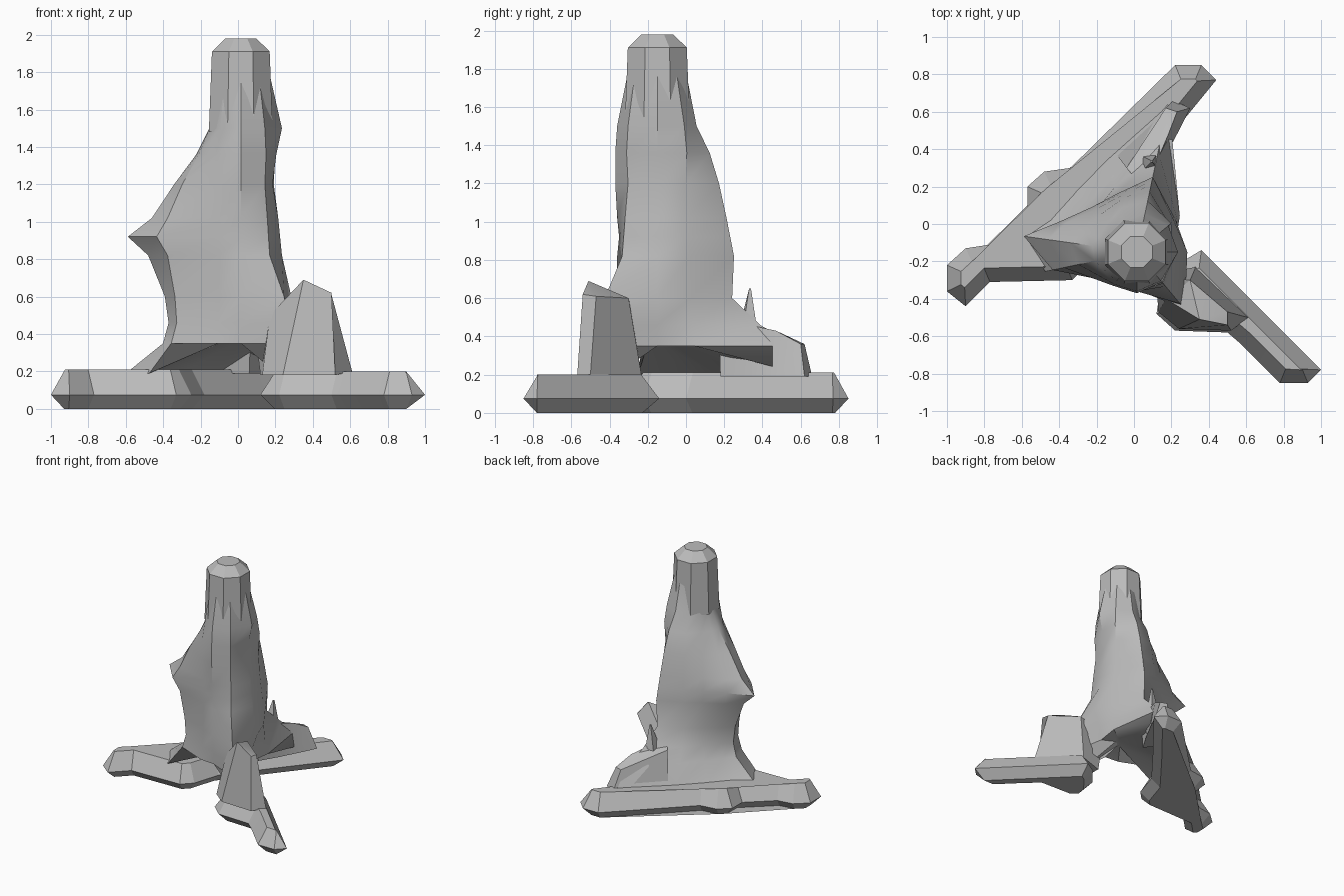
import bpy
import bmesh
from math import cos, sin, radians
from mathutils import Vector

if "Cube" in bpy.data.objects:
    bpy.data.objects.remove(bpy.data.objects["Cube"], do_unlink=True)

stone = bpy.data.materials.new("grey_stone")
stone.use_nodes = True
GREY = (0.5, 0.5, 0.5, 1)
stone.diffuse_color = GREY
stone.node_tree.nodes["Principled BSDF"].inputs["Base Color"].default_value = GREY


def loft(name, rings, smooth_angle):
    """Skin a stack of equal-length rings and cap both ends."""
    bm = bmesh.new()
    layers = [[bm.verts.new(p) for p in ring] for ring in rings]
    count = len(rings[0])
    for low, high in zip(layers, layers[1:]):
        for i in range(count):
            j = (i + 1) % count
            bm.faces.new((low[i], low[j], high[j], high[i]))
    bm.faces.new(layers[0])
    bm.faces.new(layers[-1])
    bmesh.ops.triangulate(bm, faces=[f for f in bm.faces if len(f.verts) > 4])
    bmesh.ops.recalc_face_normals(bm, faces=bm.faces)
    mesh = bpy.data.meshes.new(name)
    bm.to_mesh(mesh)
    bm.free()
    mesh.materials.append(stone)
    obj = bpy.data.objects.new(name, mesh)
    bpy.context.collection.objects.link(obj)
    bpy.ops.object.select_all(action="DESELECT")
    bpy.context.view_layer.objects.active = obj
    obj.select_set(True)
    bpy.ops.object.shade_smooth_by_angle(angle=radians(smooth_angle))
    return obj


def inset(outline, amount):
    """Move a counter-clockwise outline inward with mitred corners."""
    points = [Vector(p) for p in outline]
    result = []
    for i, p in enumerate(points):
        a = (p - points[i - 1]).normalized()
        b = (points[(i + 1) % len(points)] - p).normalized()
        na, nb = Vector((-a.y, a.x)), Vector((-b.y, b.x))
        result.append(p + (na + nb) * amount / (1 + na.dot(nb)))
    return result


def bevelled_slab(name, outline, top):
    """Low foot, widest just above the ground."""
    rings = []
    for z, amount in ((0, 0.07), (0.075, 0), (top, 0.075)):
        rings.append([(p.x, p.y, z) for p in inset(outline, amount)])
    return loft(name, rings, 15)


# Tower: radii around an upright axis, flaring into a fin at the bottom
ANGLES = (0, 40, 78, 108, 135, 158, 172, 192, 235, 270, 310)
SECTIONS = (
    (0.19, (.05, .05, .82, .53, .47, .5, .62, .5, .05, .03, .3)),
    (0.35, (.2, .3, .74, .42, .37, .38, .42, .38, .22, .19, .4)),
    (0.46, (.22, .28, .55, .37, .32, .35, .39, .35, .21, .2, .4)),
    (0.6, (.27, .27, .4, .33, .31, .36, .41, .36, .2, .21, .36)),
    (0.82, (.22, .26, .41, .33, .33, .41, .5, .4, .2, .21, .24)),
    (0.92, (.21, .25, .39, .32, .34, .44, .61, .46, .2, .2, .23)),
    (1.02, (.2, .24, .37, .31, .32, .41, .48, .4, .2, .21, .22)),
    (1.2, (.17, .23, .33, .29, .28, .31, .36, .32, .22, .22, .2)),
    (1.36, (.19, .24, .28, .25, .22, .22, .24, .23, .21, .22, .21)),
    (1.5, (.22, .22, .21, .18, .17, .16, .17, .17, .19, .21, .2)),
)
AXIS = Vector((0.015, -0.15))


def polar_ring(angles, radii, heights):
    return [(AXIS.x + r * cos(radians(a)), AXIS.y + r * sin(radians(a)), z)
            for a, r, z in zip(angles, radii, heights)]


tower = []
for z, radii in SECTIONS:
    # Columns drawn in towards the axis form the vault between the feet
    heights = [z + 0.2 if r < 0.1 else z for r in radii]
    tower.append(polar_ring(ANGLES, radii, heights))
sides = len(ANGLES)
tower.append(polar_ring(ANGLES, [0.14] * sides, [1.85] * sides))
loft("tower", tower, 35)

# Octagonal column with a chamfered top
OCTAGON = [22.5 + 45 * i for i in range(8)]
loft("crown", [polar_ring(OCTAGON, [r] * 8, [z] * 8)
               for z, r in ((1.48, .185), (1.91, .167), (1.98, .09))], 20)

# Long foot running diagonally behind the tower
bevelled_slab("back_foot", (
    (-.9, -.44), (-.77, -.31), (-.33, -.3), (-.25, -.22), (-.18, 0),
    (.08, .33), (.44, .77), (.36, .85), (.22, .85), (-.34, .3),
    (-.48, .28), (-.57, .2), (-.57, .07), (-.77, -.11), (-.9, -.13),
    (-1, -.22), (-1, -.36)), 0.21)

# Shorter foot reaching out at the front
bevelled_slab("front_foot", (
    (.22, -.57), (.5, -.58), (.57, -.64), (.78, -.85), (.93, -.85),
    (1, -.78), (.36, -.14), (.26, -.2), (.14, -.35), (.12, -.48)), 0.2)

# Jagged block joining the front foot to the tower
loft("front_buttress", [
    [(.12, -.3, .18), (.13, -.47, .18), (.24, -.56, .18),
     (.52, -.57, .18), (.61, -.5, .2), (.33, -.23, .18)],
    [(.08, -.28, .5), (.17, -.4, .5), (.35, -.51, .69),
     (.5, -.54, .62), (.5, -.47, .61), (.3, -.3, .6)]], 20)

# Stepped block rising from the back foot behind the tower
loft("back_buttress", [
    [(.06, .18, .19), (.15, .33, .19), (.23, .48, .19),
     (.3, .62, .19), (.21, .66, .19), (-.1, .38, .19)],
    [(.07, .17, .5), (.12, .33, .46), (.18, .47, .43),
     (.23, .6, .36), (.17, .62, .36), (-.04, .3, .46)]], 20)

# Thin splinter at the back
loft("back_splinter", [
    [(.02, .24, .3), (.15, .28, .3), (.12, .4, .3), (0, .36, .3)],
    [(.04, .28, .45), (.12, .3, .45), (.12, .37, .45), (.05, .36, .45)],
    [(.09, .33, .65), (.1, .33, .65), (.1, .34, .65), (.09, .34, .65)]], 20)
